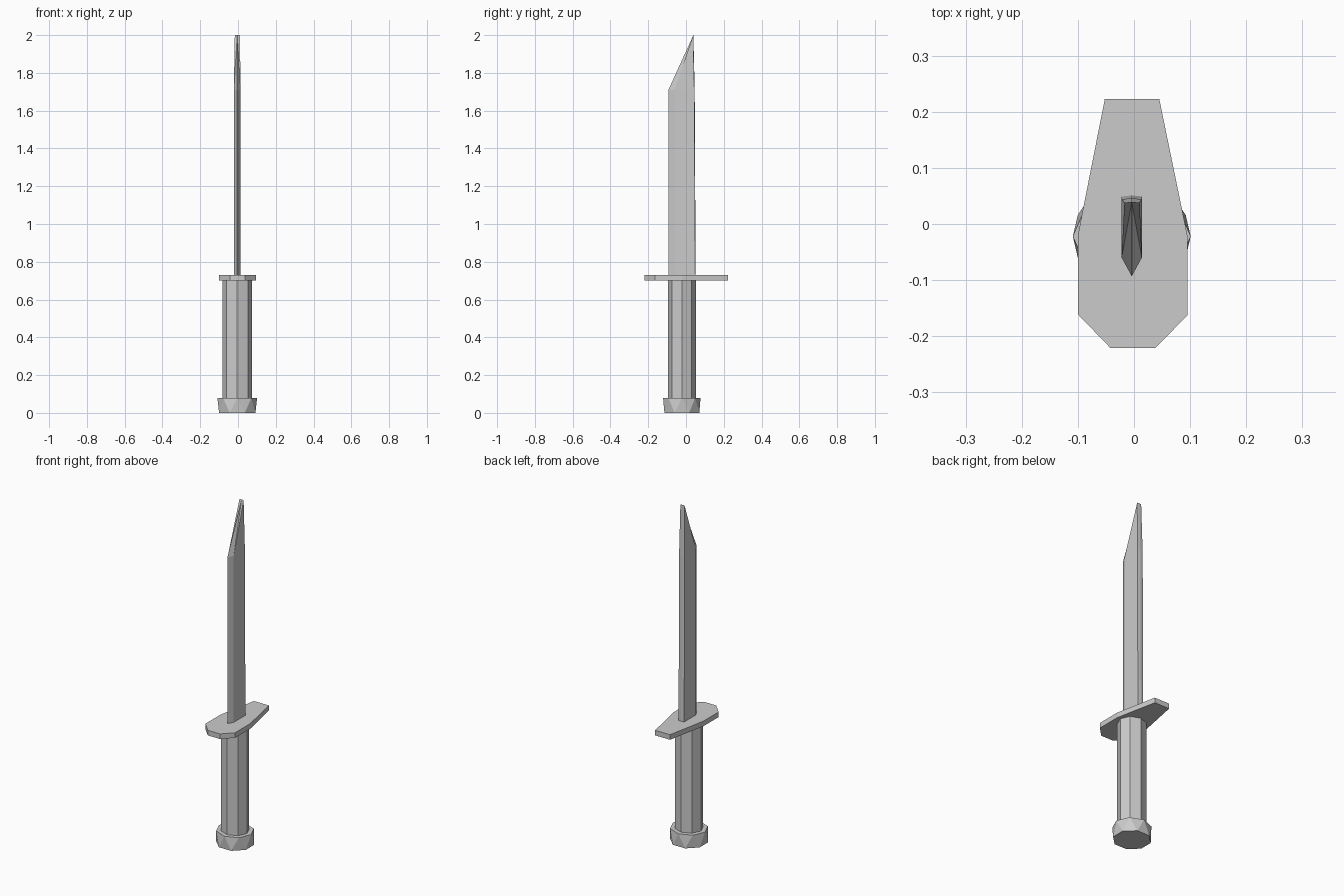
import bpy
from math import cos, sin, pi

if "Cube" in bpy.data.objects:
    bpy.data.objects.remove(bpy.data.objects["Cube"])


def make(name, verts, faces):
    mesh = bpy.data.meshes.new(name)
    mesh.from_pydata(verts, [], faces)
    mesh.update()
    obj = bpy.data.objects.new(name, mesh)
    bpy.context.collection.objects.link(obj)
    return obj


def ring(rx, ry, z, turn=0.0, n=8, cx=-0.004, cy=-0.022):
    return [(cx + rx * cos(2 * pi * i / n + turn),
             cy + ry * sin(2 * pi * i / n + turn), z) for i in range(n)]


def prism(name, bottom, top):
    n = len(bottom)
    faces = [tuple(range(n))[::-1], tuple(range(n, 2 * n))]
    faces += [(i, (i + 1) % n, n + (i + 1) % n, n + i) for i in range(n)]
    return make(name, bottom + top, faces)


# Pommel: faceted octagonal antiprism
n = 8
low, high = ring(0.104, 0.1, 0.0, pi / 8), ring(0.105, 0.099, 0.078)
faces = [tuple(range(n))[::-1], tuple(range(n, 2 * n))]
for i in range(n):
    j = (i + 1) % n
    faces += [(i, n + j, n + i), (i, j, n + j)]
make("pommel", low + high, faces)

# Handle: octagonal grip
prism("handle", ring(0.079, 0.074, 0.078), ring(0.079, 0.074, 0.70))

# Guard: tapered plate
outline = [(-0.042, -0.221), (0.038, -0.221), (0.095, -0.163), (0.095, -0.02),
           (0.045, 0.223), (-0.052, 0.223), (-0.1, -0.02), (-0.1, -0.161)]
prism("guard", [(x, y, 0.70) for x, y in outline], [(x, y, 0.73) for x, y in outline])

# Blade: bevelled section (edge, right corner, right/mid/left spine, left corner), slanted tip
section = [(-0.004, -0.093), (0.014, -0.06), (0.014, 0.049),
           (-0.004, 0.051), (-0.022, 0.049), (-0.022, -0.06)]
base = [(x, y, 0.73) for x, y in section]
shoulder = [(x, y - (0.005 if y > 0 else 0), 1.71) for x, y in section]
tip = [(0.010, 0.038, 2.0), (-0.004, 0.039, 2.0), (-0.017, 0.038, 2.0)]
faces = [(5, 4, 3, 2, 1, 0)]
faces += [(i, (i + 1) % 6, 6 + (i + 1) % 6, 6 + i) for i in range(6)]
R, M, L = 12, 13, 14
faces += [(6, 7, M), (7, R, M), (7, 8, R), (8, 9, M, R),
          (9, 10, L, M), (10, 11, L), (11, M, L), (11, 6, M)]
make("blade", base + shoulder + tip, faces)
